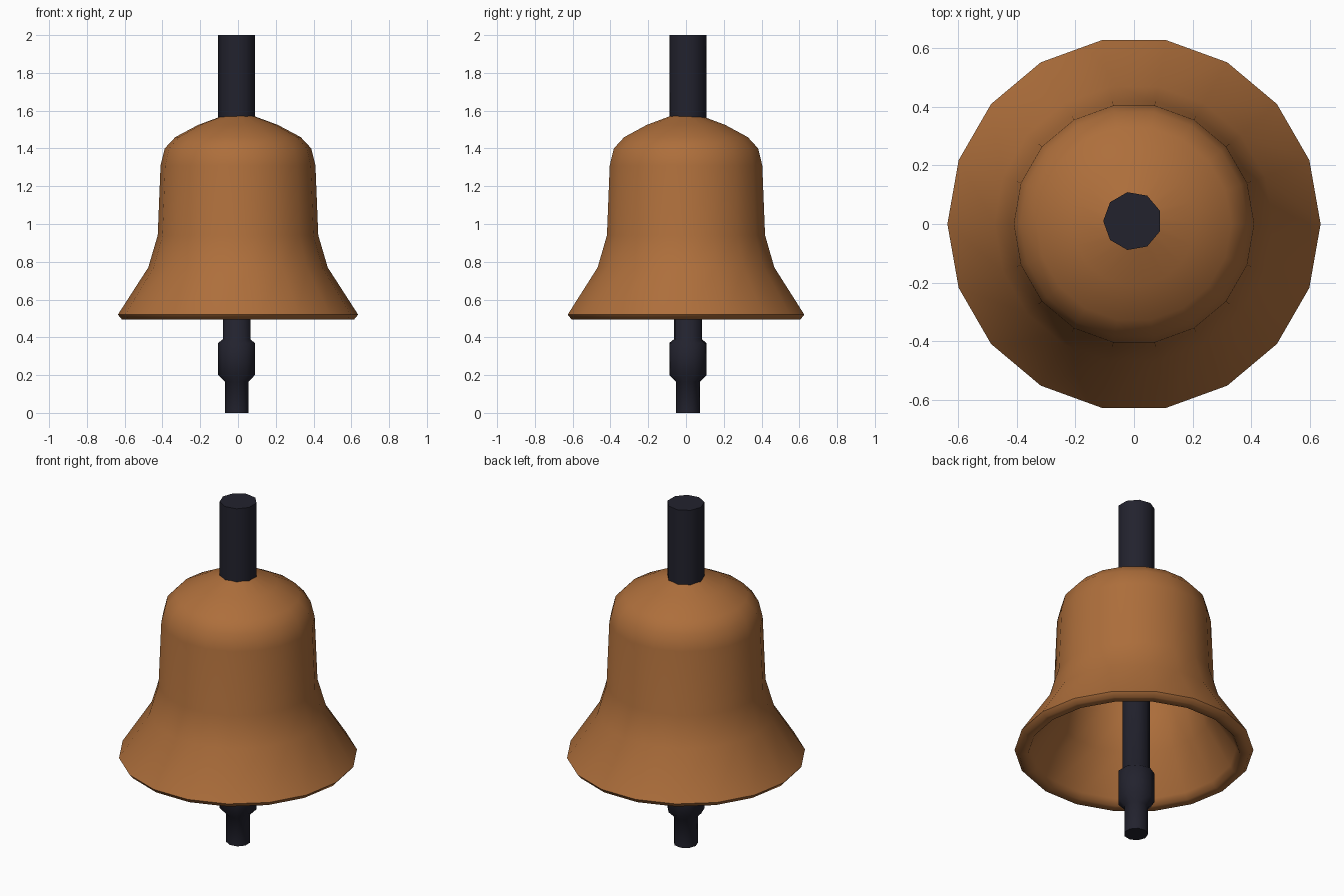
import bpy, bmesh, math

if "Cube" in bpy.data.objects:
    bpy.data.objects.remove(bpy.data.objects["Cube"])


def material(name, rgb):
    m = bpy.data.materials.new(name)
    m.diffuse_color = (*rgb, 1)
    m.use_nodes = True
    m.node_tree.nodes["Principled BSDF"].inputs["Base Color"].default_value = m.diffuse_color
    return m


bronze = material("bronze", (0.42, 0.157, 0.044))
iron = material("dark iron", (0.016, 0.016, 0.027))


def lathe(name, profile, sides, centre, start, mat, caps, angle):
    """Revolve (radius, z) points around a vertical axis."""
    bm = bmesh.new()
    rings = []
    for r, z in profile:
        rings.append([bm.verts.new((
            centre[0] + r * math.cos(start + 2 * math.pi * i / sides),
            centre[1] + r * math.sin(start + 2 * math.pi * i / sides), z))
            for i in range(sides)])
    for a, b in zip(rings, rings[1:]):
        for i in range(sides):
            j = (i + 1) % sides
            bm.faces.new((a[i], a[j], b[j], b[i]))
    if caps:
        bm.faces.new(rings[0])
        bm.faces.new(rings[-1])
    bmesh.ops.recalc_face_normals(bm, faces=bm.faces)
    me = bpy.data.meshes.new(name)
    bm.to_mesh(me)
    bm.free()
    me.materials.append(mat)
    ob = bpy.data.objects.new(name, me)
    bpy.context.collection.objects.link(ob)
    bpy.ops.object.select_all(action='DESELECT')
    ob.select_set(True)
    bpy.context.view_layer.objects.active = ob
    bpy.ops.object.shade_smooth_by_angle(angle=math.radians(angle))
    return ob


# Bell shell: inner wall, rim, outer wall and dome
lathe("bell_shell", [
    (0.08, 1.49), (0.19, 1.46), (0.30, 1.40), (0.34, 1.30), (0.36, 0.93),
    (0.41, 0.74), (0.545, 0.53), (0.565, 0.497), (0.615, 0.495),
    (0.636, 0.52), (0.475, 0.77), (0.425, 0.94), (0.41, 1.31),
    (0.388, 1.40), (0.332, 1.46), (0.21, 1.525), (0.08, 1.573)],
    18, (0, 0), 0, bronze, False, 60)

# Iron parts share a slightly offset nine-sided axis
axis = (-0.005, 0.01)
lathe("hanging_rod", [(0.10, 1.47), (0.10, 2.0)],
      9, axis, math.pi, iron, True, 50)
lathe("clapper", [(0.065, 0), (0.065, 0.165), (0.10, 0.20), (0.10, 0.37),
                  (0.075, 0.39), (0.075, 1.5)],
      9, axis, math.pi, iron, True, 50)
